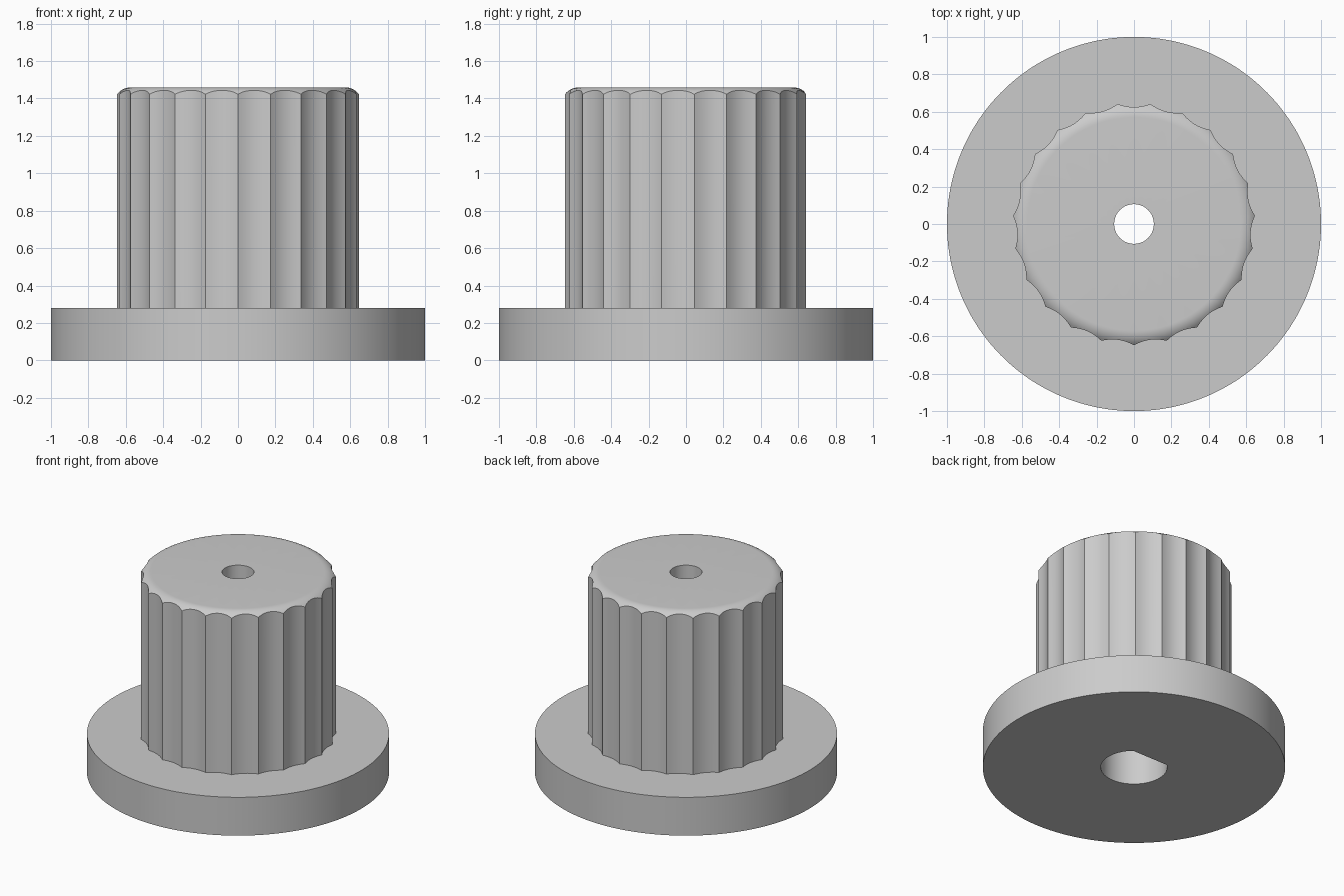
import bpy
import bmesh
from math import sin, cos, pi, sqrt, radians

FLUTES, STEPS = 23, 10
COUNT = FLUTES * STEPS
FLANGE_R, FLANGE_H, TOP = 1.0, 0.28, 1.46
VALLEY_R, RIDGE_R = 0.625, 0.648
FILLET_R, CROWN_R = 0.10, 0.57
SCREW_R, SHAFT_R, SHAFT_FLAT, SHAFT_TOP = 0.106, 0.22, 0.165, 1.0

cube = bpy.data.objects.get("Cube")
if cube:
    bpy.data.objects.remove(cube, do_unlink=True)

grey = bpy.data.materials.new("plain grey")
grey.use_nodes = True
colour = (0.6, 0.6, 0.6, 1)
grey.diffuse_color = colour
grey.node_tree.nodes["Principled BSDF"].inputs["Base Color"].default_value = colour


def angle(i):
    return 2 * pi * i / COUNT - pi / 2


def circle(r, z):
    return [(r, z)] * COUNT


# Shaft bore outline with one flat towards the back
def shaft(z):
    ring = []
    for i in range(COUNT):
        s = sin(angle(i))
        ring.append((min(SHAFT_R, SHAFT_FLAT / s) if s > 0 else SHAFT_R, z))
    return ring


# Concave scallops meeting in sharp ridges
def flute_radius(i):
    t = 2 * (i % STEPS) / STEPS - 1
    return VALLEY_R + (RIDGE_R - VALLEY_R) * t * t


def fluted(z):
    return [(flute_radius(i), z) for i in range(COUNT)]


# Rounded crown trimmed by the scallops; f runs from rim to flat top
def crown(f):
    ring = []
    for i in range(COUNT):
        d = (flute_radius(i) - CROWN_R) * (1 - f)
        ring.append((CROWN_R + d, TOP - FILLET_R + sqrt(FILLET_R ** 2 - d * d)))
    return ring


# Join a closed cycle of rings into a solid of revolution
def loft(name, rings):
    bm = bmesh.new()
    loops = [[bm.verts.new((r * cos(angle(i)), r * sin(angle(i)), z))
              for i, (r, z) in enumerate(ring)] for ring in rings]
    for k, a in enumerate(loops):
        b = loops[(k + 1) % len(loops)]
        for i in range(COUNT):
            j = (i + 1) % COUNT
            bm.faces.new((a[i], a[j], b[j], b[i]))
    bmesh.ops.recalc_face_normals(bm, faces=bm.faces)
    mesh = bpy.data.meshes.new(name)
    bm.to_mesh(mesh)
    bm.free()
    mesh.materials.append(grey)
    obj = bpy.data.objects.new(name, mesh)
    bpy.context.collection.objects.link(obj)
    bpy.ops.object.select_all(action='DESELECT')
    obj.select_set(True)
    bpy.context.view_layer.objects.active = obj
    bpy.ops.object.shade_smooth_by_angle(angle=radians(18))


# Base flange
loft("flange", [shaft(0), circle(FLANGE_R, 0),
                circle(FLANGE_R, FLANGE_H), shaft(FLANGE_H)])

# Fluted grip with screw hole above the shaft bore
loft("fluted_grip", [shaft(FLANGE_H), fluted(FLANGE_H)]
     + [crown(k / 6) for k in range(7)]
     + [circle(SCREW_R, TOP), circle(SCREW_R, SHAFT_TOP), shaft(SHAFT_TOP)])
